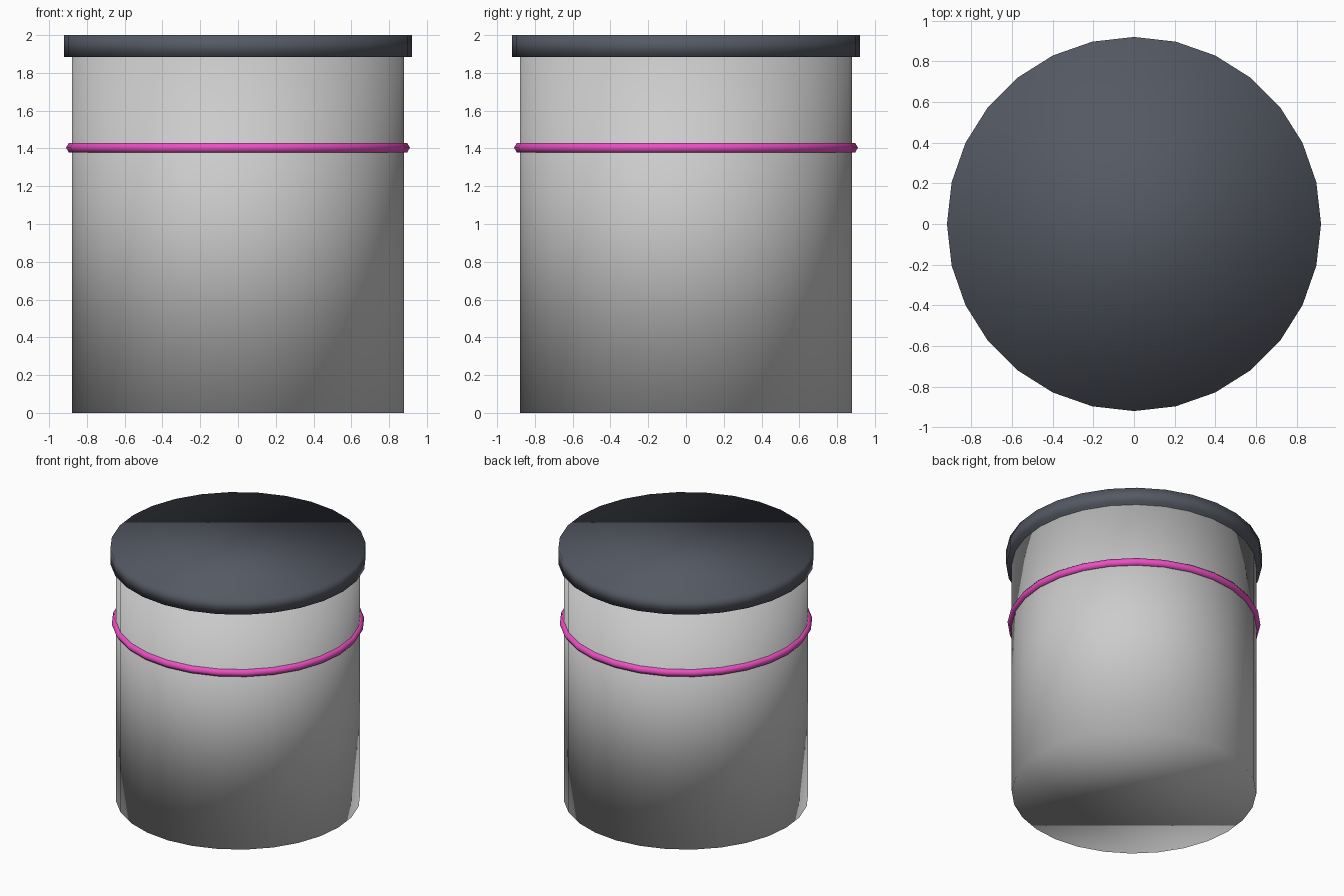
import bpy

if "Cube" in bpy.data.objects:
    bpy.data.objects.remove(bpy.data.objects["Cube"])

SIDES = 28


def finish(name, color=None):
    """Name the active object, shade it smooth and colour it."""
    ob = bpy.context.object
    ob.name = name
    bpy.ops.object.shade_smooth()
    if color:
        mat = bpy.data.materials.new(name + "_colour")
        mat.diffuse_color = (*color, 1)
        mat.use_nodes = True
        mat.node_tree.nodes["Principled BSDF"].inputs["Base Color"].default_value = mat.diffuse_color
        ob.data.materials.append(mat)
    return ob


def drum(name, radius, z0, z1, color=None):
    """Upright closed cylinder with a vertex on each axis."""
    bpy.ops.mesh.primitive_cylinder_add(
        vertices=SIDES, radius=radius, depth=z1 - z0,
        location=(0, 0, (z0 + z1) / 2))
    return finish(name, color)


# Canister body and overhanging lid
drum("body", 0.88, 0.0, 1.883)
drum("lid", 0.92, 1.883, 2.0, (0.09, 0.10, 0.125))

# Coloured band around the body
bpy.ops.mesh.primitive_torus_add(
    major_segments=SIDES, minor_segments=6,
    major_radius=0.88, minor_radius=0.03, location=(0, 0, 1.404))
finish("band", (0.83, 0.08, 0.54))
